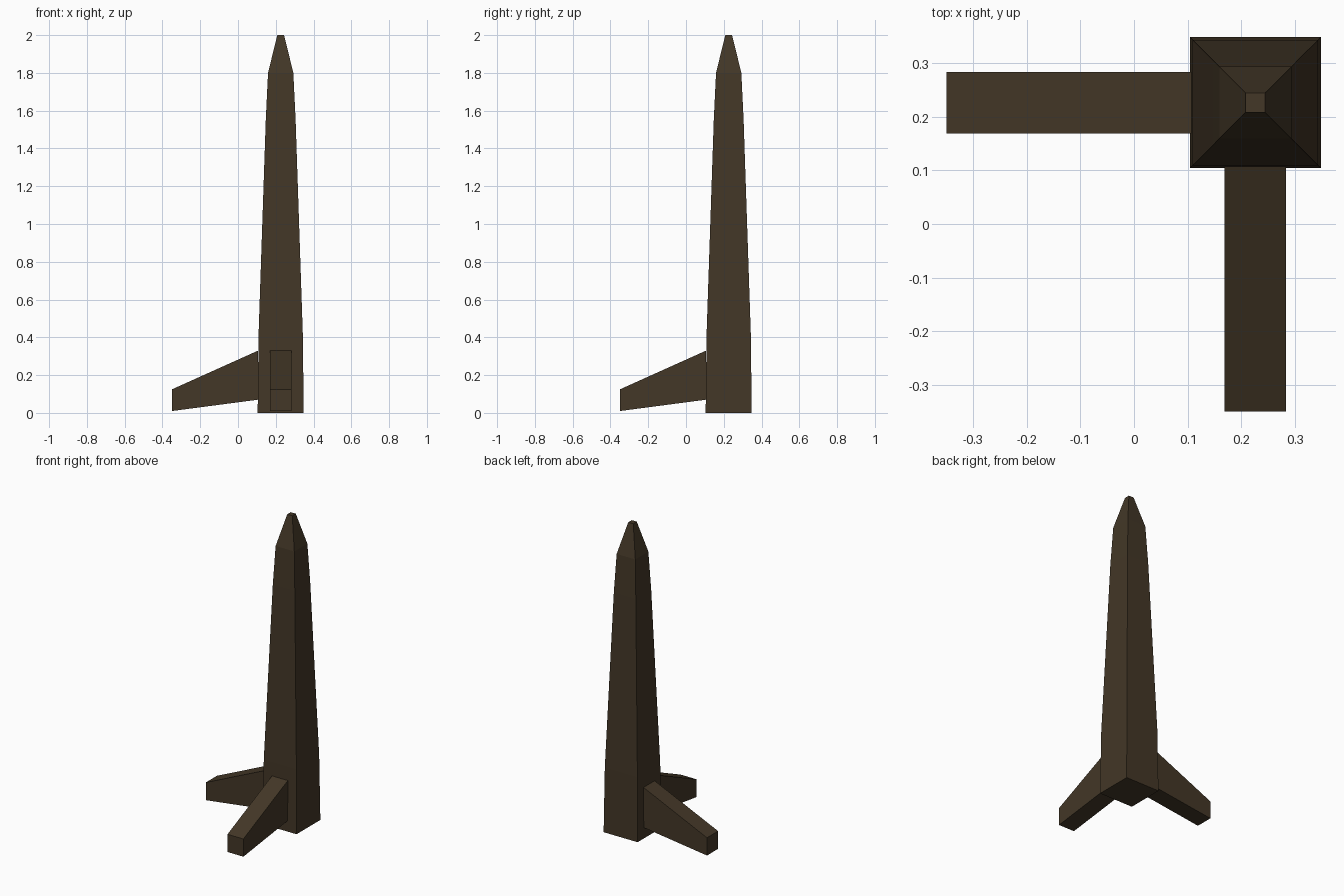
import bpy, bmesh

if "Cube" in bpy.data.objects:
    bpy.data.objects.remove(bpy.data.objects["Cube"])

brown = bpy.data.materials.new("dark brown")
brown.diffuse_color = (0.056, 0.038, 0.02, 1)
brown.use_nodes = True
brown.node_tree.nodes["Principled BSDF"].inputs["Base Color"].default_value = brown.diffuse_color
C = 0.226  # trunk axis in x and y


def finish(name, bm):
    bmesh.ops.recalc_face_normals(bm, faces=bm.faces)
    me = bpy.data.meshes.new(name)
    bm.to_mesh(me)
    bm.free()
    me.materials.append(brown)
    bpy.context.collection.objects.link(bpy.data.objects.new(name, me))


def loft(name, rings):
    """Skin a list of four-point rings and cap both ends."""
    bm = bmesh.new()
    vs = [[bm.verts.new(p) for p in r] for r in rings]
    for a, b in zip(vs, vs[1:]):
        for i in range(4):
            j = (i + 1) % 4
            bm.faces.new((a[i], a[j], b[j], b[i]))
    bm.faces.new(vs[0])
    bm.faces.new(vs[-1])
    finish(name, bm)


# tapered square column: (height, half width)
profile = [(0, 0.122), (0.42, 0.117), (1.55, 0.079), (1.8, 0.067), (2.0, 0.018)]
loft("column", [[(C + sx * w, C + sy * w, z)
                 for sx, sy in ((-1, -1), (1, -1), (1, 1), (-1, 1))]
                for z, w in profile])

# two sloping legs: (distance along axis, bottom, top)
leg = [(0.107, 0.07, 0.33), (-0.349, 0.01, 0.125)]
for name, swap in (("left_leg", False), ("front_leg", True)):
    rings = []
    for d, lo, hi in leg:
        ring = [(d, C + s * 0.057, z) for s, z in ((-1, lo), (1, lo), (1, hi), (-1, hi))]
        rings.append([(y, x, z) if swap else (x, y, z) for x, y, z in ring])
    loft(name, rings)
